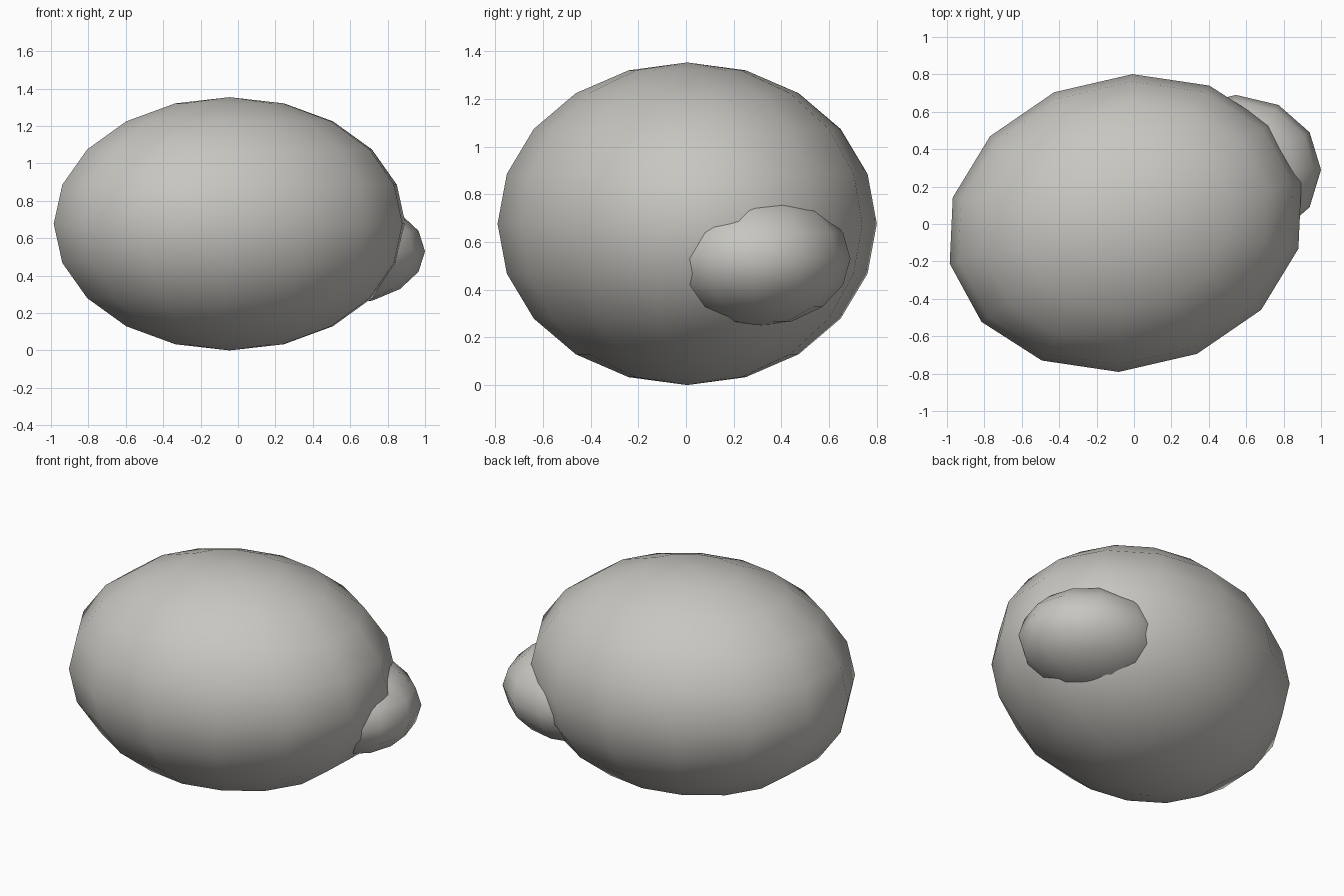
import bpy
import bmesh
from math import radians
from mathutils import Matrix, Vector

cube = bpy.data.objects.get("Cube")
if cube:
    bpy.data.objects.remove(cube, do_unlink=True)

# Single warm grey stone colour
stone = bpy.data.materials.new("warm_grey_stone")
stone.use_nodes = True
colour = (0.58, 0.565, 0.53, 1)
stone.diffuse_color = colour
stone.node_tree.nodes["Principled BSDF"].inputs["Base Color"].default_value = colour


def boulder(name, centre, radii, segments, rings, turn=0, phase=0):
    """Smooth ellipsoid: phase spins the facets, turn spins the whole shape."""
    bm = bmesh.new()
    shape = (Matrix.Translation(centre)
             @ Matrix.Rotation(radians(turn), 4, 'Z')
             @ Matrix.Diagonal(Vector(radii)).to_4x4()
             @ Matrix.Rotation(radians(phase), 4, 'Z'))
    bmesh.ops.create_uvsphere(bm, u_segments=segments, v_segments=rings,
                              radius=1, matrix=shape)
    for face in bm.faces:
        face.smooth = True
    mesh = bpy.data.meshes.new(name)
    bm.to_mesh(mesh)
    bm.free()
    mesh.materials.append(stone)
    obj = bpy.data.objects.new(name, mesh)
    bpy.context.collection.objects.link(obj)
    return obj


# Large body, with a smaller lump sunk into its left rear side
boulder("large_boulder", (-0.045, 0.005, 0.677), (0.965, 0.787, 0.677),
        14, 10, turn=13, phase=-180 / 14)
boulder("small_boulder", (0.545, 0.29, 0.53), (0.455, 0.40, 0.285), 12, 8)
